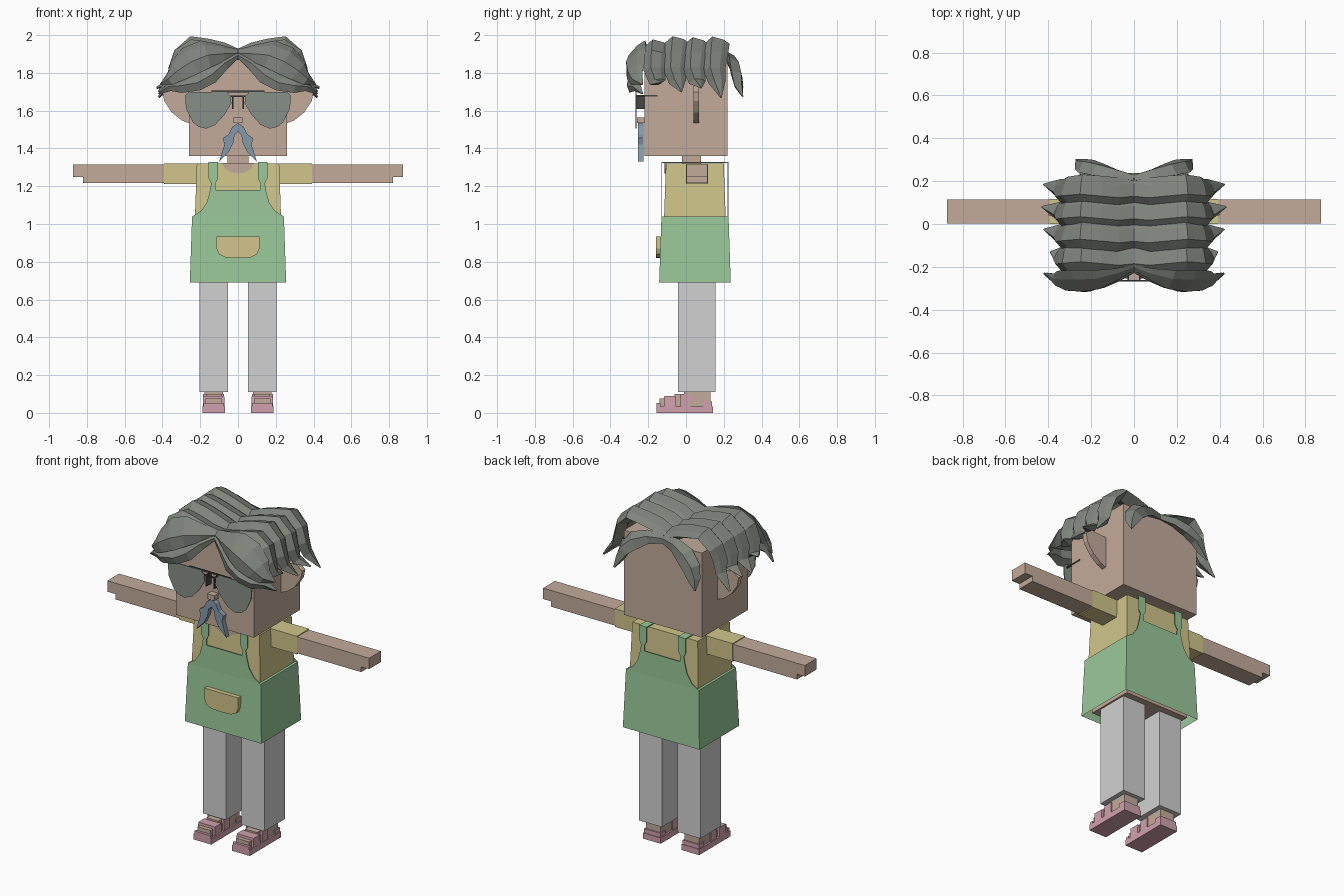
import bpy, bmesh
from mathutils import Vector

cube = bpy.data.objects.get("Cube")
if cube:
    bpy.data.objects.remove(cube, do_unlink=True)


def material(name, *srgb):
    m = bpy.data.materials.new(name)
    m.use_nodes = True
    col = [(c / 255) ** 2.2 for c in srgb] + [1]
    m.diffuse_color = col
    m.node_tree.nodes["Principled BSDF"].inputs["Base Color"].default_value = col
    return m


SKIN = material("skin", 194, 170, 154)
SHIRT = material("yellow cloth", 208, 196, 138)
APRON = material("green cloth", 153, 199, 153)
PANTS = material("light grey cloth", 208, 208, 208)
SHOE = material("pink leather", 208, 160, 173)
HAIR = material("grey hair", 127, 131, 124)
LENS = material("lens grey", 134, 142, 134)
BEARD = material("blue grey", 132, 152, 168)
WIRE = material("dark wire", 70, 70, 68)


def finish(name, bm, mat, mirror=False):
    bmesh.ops.recalc_face_normals(bm, faces=bm.faces)
    me = bpy.data.meshes.new(name)
    bm.to_mesh(me)
    bm.free()
    me.materials.append(mat)
    ob = bpy.data.objects.new(name, me)
    bpy.context.collection.objects.link(ob)
    if mirror:
        ob.modifiers.new("mirror", 'MIRROR')
    return ob


def box(name, x, y, z, mat, mirror=False, flare=0, open_bottom=False):
    """Box from ranges; flare widens the bottom."""
    bm = bmesh.new()
    bmesh.ops.create_cube(bm, size=1)
    for v in bm.verts:
        f = flare if v.co.z < 0 else 0
        v.co = [(r[0] - f if c < 0 else r[1] + f) for c, r in zip(v.co, (x, y, z))]
        v.co.z = z[0] if abs(v.co.z - z[0] + f) < 1e-6 else v.co.z
    if open_bottom:
        bm.faces.ensure_lookup_table()
        low = min(bm.faces, key=lambda f: f.calc_center_median().z)
        bmesh.ops.delete(bm, geom=[low], context='FACES_ONLY')
    return finish(name, bm, mat, mirror)


def prism(name, pts, y, mat, mirror=False):
    """Front outline in x, z drawn through a y range."""
    bm = bmesh.new()
    face = bm.faces.new([bm.verts.new((px, y[0], pz)) for px, pz in pts])
    out = bmesh.ops.extrude_face_region(bm, geom=[face])
    for v in out["geom"]:
        if isinstance(v, bmesh.types.BMVert):
            v.co.y = y[1]
    return finish(name, bm, mat, mirror)


def lock(name, path, wide, thick=0.04):
    """Ridged hair lock along points of x, y, z, half width."""
    bm = bmesh.new()
    wide = Vector(wide)
    rings = []
    wmax = max(p[3] for p in path)
    for i, p in enumerate(path):
        c = Vector(p[:3])
        a, b = path[max(i - 1, 0)], path[min(i + 1, len(path) - 1)]
        t = (Vector(b[:3]) - Vector(a[:3])).normalized()
        w = (wide - t * wide.dot(t)).normalized()
        n = t.cross(w)
        h = thick * min(1, p[3] / wmax + 0.1)
        offsets = (w * -p[3], w * -0.35 * p[3] + n * h, w * 0.5 * p[3] + n * h * 0.6,
                   w * p[3], n * -h * 0.8)
        rings.append([bm.verts.new(c + o) for o in offsets])
    for r, s in zip(rings, rings[1:]):
        for k in range(len(r)):
            m = (k + 1) % len(r)
            bm.faces.new((r[k], r[m], s[m], s[k]))
    bm.faces.new(rings[0])
    bm.faces.new(rings[-1])
    return finish(name, bm, HAIR, True)


# Head, neck and ears
box("head", (-.26, .26), (-.22, .22), (1.36, 1.87), SKIN)
box("neck", (-.055, .055), (-.02, .08), (1.29, 1.37), SKIN)
prism("ear", [(.25, 1.53), (.3, 1.55), (.35, 1.59), (.39, 1.65), (.4, 1.7), (.36, 1.73), (.25, 1.72)],
      (.04, .07), SKIN, True)
box("nose", (-.024, .024), (-.26, -.21), (1.535, 1.565), SKIN)
prism("moustache", [(0, 1.535), (.03, 1.515), (.05, 1.475), (.08, 1.455), (.072, 1.42), (.1, 1.33),
                    (.05, 1.38), (.025, 1.43), (.018, 1.47), (0, 1.49)], (-.255, -.225), BEARD, True)

# Glasses
prism("lens", [(.035, 1.64), (.04, 1.68), (.06, 1.7), (.26, 1.7), (.28, 1.68), (.275, 1.61), (.24, 1.54),
               (.21, 1.515), (.17, 1.505), (.12, 1.525), (.07, 1.58)], (-.268, -.262), LENS, True)
box("brow_bar", (-.14, .14), (-.268, -.261), (1.697, 1.706), WIRE)
box("bridge", (-.04, .04), (-.268, -.261), (1.672, 1.68), WIRE)
box("nose_wire", (.024, .031), (-.266, -.215), (1.61, 1.68), WIRE, True)
box("temple", (.255, .263), (-.265, -.15), (1.674, 1.682), WIRE, True)

# Hair: crown locks swept from the parting to both sides
tips = [(.39, 1.75), (.42, 1.70), (.43, 1.72), (.42, 1.67)]
for i, (tx, tz) in enumerate(tips):
    y = -.16 + i * .105
    rise = (-.012, .006, 0, .004)[i]
    path = [(0, y, 1.885, .068), (.08, y - .008, 1.915 + rise, .07), (.16, y, 1.935 + rise, .07),
            (.24, y + .008, 1.95 + rise, .068), (.305, y, 1.895, .066), (.33, y - .006, 1.82, .06),
            (.35, y + .01, 1.75, .045), (tx, y + .03, tz, .004)]
    lock("crown_lock_%d" % (i + 1), path, (0, 1, 0))

# Fringe drapes over the forehead, nape locks over the back corners
lock("fringe_upper", [(0, -.2, 1.905, .02), (.08, -.23, 1.905, .05), (.17, -.255, 1.9, .085), (.25, -.265, 1.865, .095),
                      (.32, -.265, 1.81, .075), (.36, -.26, 1.77, .045), (.41, -.23, 1.74, .004)], (0, .5, .87))
lock("fringe_lower", [(0, -.215, 1.895, .014), (.08, -.24, 1.85, .04), (.15, -.262, 1.79, .055), (.22, -.275, 1.75, .05),
                      (.3, -.28, 1.735, .045), (.36, -.26, 1.73, .03), (.42, -.23, 1.69, .004)], (0, .4, .9), .032)
lock("nape_lock", [(0, .215, 1.885, .025), (.09, .235, 1.88, .04), (.17, .255, 1.845, .055), (.225, .27, 1.79, .05),
                   (.25, .28, 1.73, .035), (.27, .3, 1.675, .004)], (0, -.5, .87), .035)

# Shirt, arms and stepped hands
box("shirt", (-.218, .218), (-.106, .2), (1.03, 1.32), SHIRT, flare=.01)
prism("neckline", [(-.085, 1.322), (-.07, 1.293), (-.035, 1.273), (0, 1.268), (.035, 1.273), (.07, 1.293),
                   (.085, 1.322)], (-.113, -.105), SKIN)
box("sleeve", (.2, .393), (-.001, .117), (1.212, 1.321), SHIRT, True)
box("arm", (.38, .82), (.002, .114), (1.218, 1.316), SKIN, True)
box("hand", (.81, .873), (.002, .114), (1.25, 1.316), SKIN, True)

# Apron: open skirt, bib with straps front and back, pocket
box("apron_skirt", (-.243, .243), (-.13, .225), (.69, 1.04), APRON, flare=.012, open_bottom=True)
bib = [(0, 1.18), (.118, 1.18), (.12, 1.215), (.105, 1.24), (.105, 1.328), (.155, 1.328), (.155, 1.24),
       (.142, 1.215), (.15, 1.17), (.165, 1.115), (.195, 1.07), (.243, 1.039), (0, 1.039)]
prism("front_bib", bib, (-.13, -.126), APRON, True)
prism("back_bib", bib, (.221, .225), APRON, True)
box("shoulder_strap", (.105, .155), (-.13, .225), (1.322, 1.328), APRON, True)
prism("pocket", [(0, .935), (.113, .935), (.113, .87), (.1, .84), (.065, .822), (0, .82)], (-.16, -.13), SHIRT, True)
box("hips", (-.215, .215), (-.1, .195), (.705, 1.0), SKIN)

# Legs
box("trouser_leg", (.052, .205), (-.042, .155), (.11, .72), PANTS, True)

# Sandals and feet
box("sole", (.07, .187), (-.155, .142), (0, .035), SHOE, True)
box("heel_foot", (.08, .177), (-.01, .13), (.03, .115), SKIN, True)
box("toes", (.084, .173), (-.14, .0), (.03, .075), SKIN, True)
box("toe_bumper", (.074, .183), (-.155, -.135), (.03, .052), SHOE, True)
box("instep_strap", (.073, .184), (-.115, -.055), (.03, .09), SHOE, True, flare=.003)
box("instep", (.088, .169), (-.06, .0), (.06, .1), SKIN, True)
box("ankle_strap", (.073, .184), (-.03, .025), (.03, .1), SHOE, True)
box("heel_cup", (.074, .183), (.09, .138), (.03, .06), SHOE, True)
